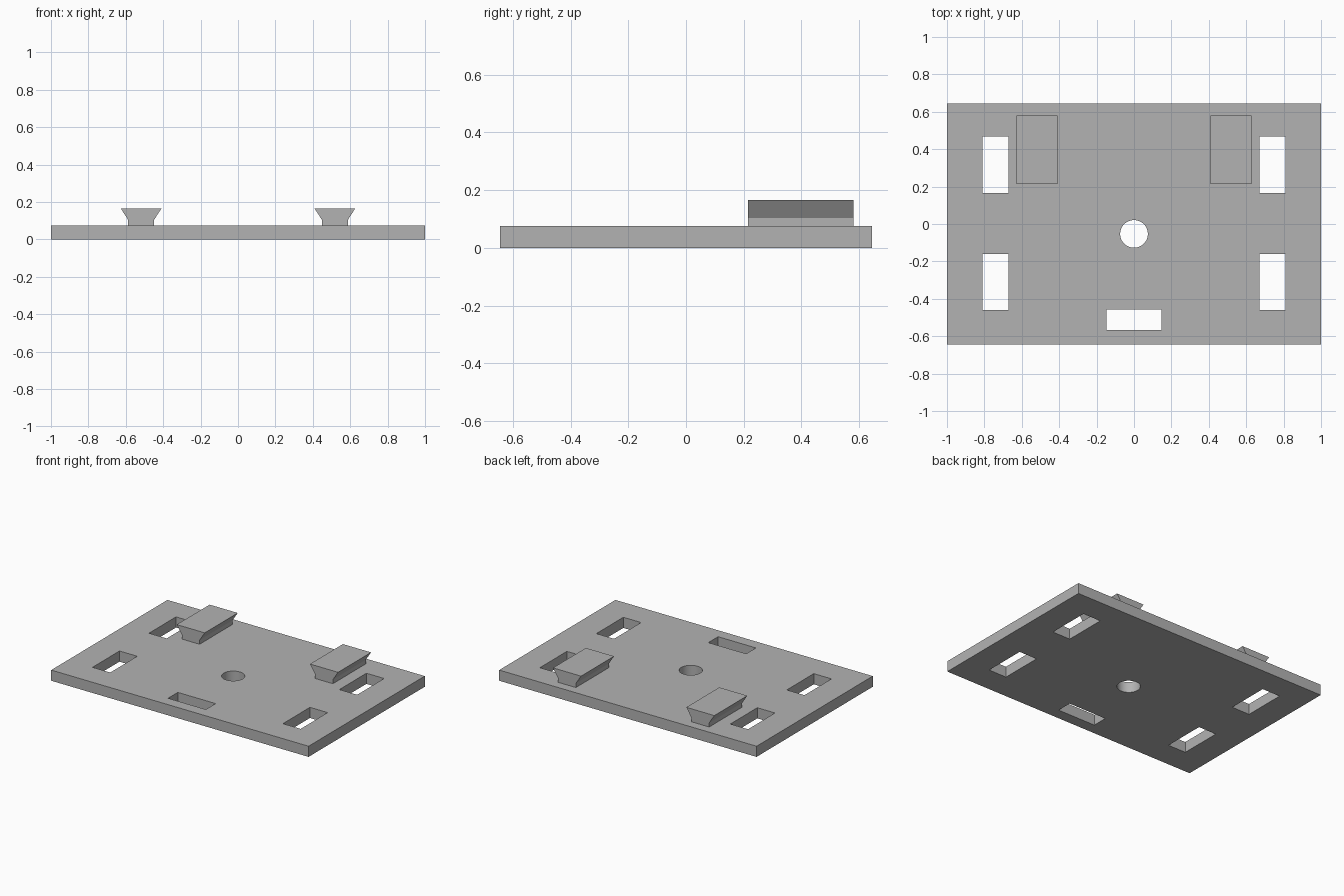
import bpy, bmesh, math

cube = bpy.data.objects.get("Cube")
if cube:
    bpy.data.objects.remove(cube, do_unlink=True)

grey = bpy.data.materials.new("plain grey")
grey.use_nodes = True
colour = (0.45, 0.45, 0.45, 1)
grey.diffuse_color = colour
grey.node_tree.nodes["Principled BSDF"].inputs["Base Color"].default_value = colour

PLATE_TOP = 0.075


def extruded(name, outline, direction):
    """Solid made by pushing a flat outline along a direction."""
    bm = bmesh.new()
    face = bm.faces.new([bm.verts.new(p) for p in outline])
    side = bmesh.ops.extrude_face_region(bm, geom=[face])
    moved = [v for v in side["geom"] if isinstance(v, bmesh.types.BMVert)]
    bmesh.ops.translate(bm, verts=moved, vec=direction)
    bmesh.ops.recalc_face_normals(bm, faces=bm.faces)
    mesh = bpy.data.meshes.new(name)
    bm.to_mesh(mesh)
    bm.free()
    mesh.materials.append(grey)
    obj = bpy.data.objects.new(name, mesh)
    bpy.context.collection.objects.link(obj)
    return obj


def block(name, x, y, half_x, half_y, z0, z1):
    corners = [(-1, -1), (1, -1), (1, 1), (-1, 1)]
    outline = [(x + i * half_x, y + j * half_y, z0) for i, j in corners]
    return extruded(name, outline, (0, 0, z1 - z0))


# Base plate
plate = block("base_plate", 0, 0, 1, 0.645, 0, PLATE_TOP)

# Cutters: four side slots, one front slot, one round hole
cutters = [block("front_slot_cutter", 0, -0.512, 0.147, 0.054, -0.1, 0.2)]
for side, sx in (("left", 1), ("right", -1)):
    for end, y in (("front", -0.31), ("back", 0.317)):
        cutters.append(block(f"{side}_{end}_slot_cutter", sx * 0.74, y, 0.069, 0.15, -0.1, 0.2))
steps = 48
ring = [(0.074 * math.cos(math.tau * i / steps),
         -0.053 + 0.074 * math.sin(math.tau * i / steps), -0.1) for i in range(steps)]
cutters.append(extruded("round_hole_cutter", ring, (0, 0, 0.3)))

for cutter in cutters:
    cut = plate.modifiers.new(cutter.name, "BOOLEAN")
    cut.operation = "DIFFERENCE"
    cut.solver = "EXACT"
    cut.object = cutter

# Bake the cuts, then drop the cutters
bpy.context.view_layer.update()
graph = bpy.context.evaluated_depsgraph_get()
cut_mesh = bpy.data.meshes.new_from_object(plate.evaluated_get(graph))
plate.modifiers.clear()
plate.data = cut_mesh
for cutter in cutters:
    bpy.data.objects.remove(cutter, do_unlink=True)

# Smooth wall of the round hole, flat everywhere else
bpy.ops.object.select_all(action="DESELECT")
plate.select_set(True)
bpy.context.view_layer.objects.active = plate
bpy.ops.object.shade_smooth_by_angle(angle=math.radians(30))

# Flared rails on a short straight stem
half_profile = [(0.069, PLATE_TOP), (0.069, 0.104), (0.109, 0.166)]
profile = half_profile + [(-x, z) for x, z in reversed(half_profile)]
for side, sx in (("left", 1), ("right", -1)):
    extruded(f"{side}_rail", [(sx * 0.518 + x, 0.215, z) for x, z in profile], (0, 0.366, 0))
